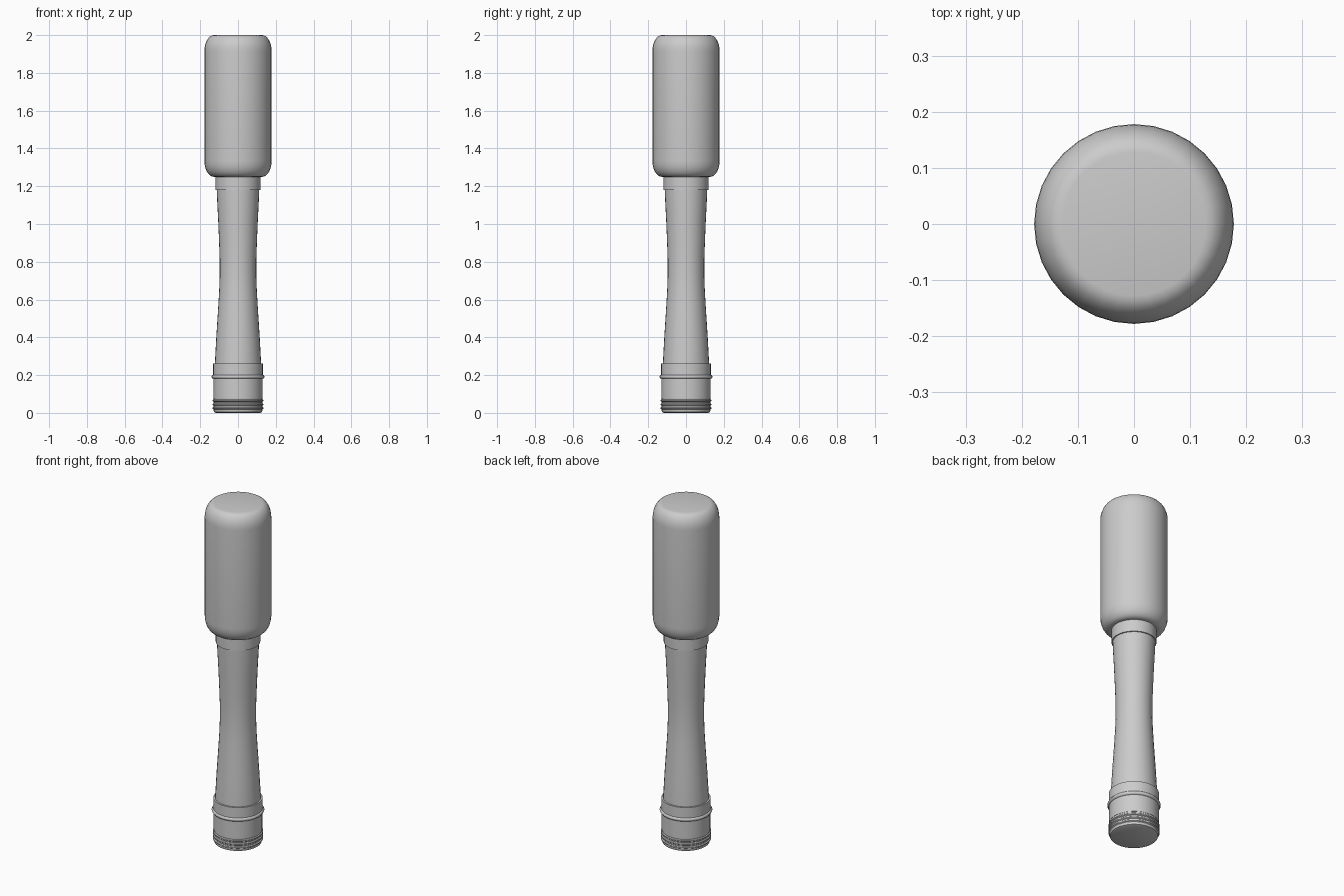
import bpy, bmesh, math

if "Cube" in bpy.data.objects:
    bpy.data.objects.remove(bpy.data.objects["Cube"])

SIDES = 32
grey = bpy.data.materials.new("plain grey")
grey.diffuse_color = (0.6, 0.6, 0.6, 1)
grey.use_nodes = True
grey.node_tree.nodes["Principled BSDF"].inputs["Base Color"].default_value = grey.diffuse_color


def lathe(name, profile, angle=30):
    """Spin a (radius, z) profile, bottom to top, and cap both ends."""
    bm = bmesh.new()
    rings = []
    for r, z in profile:
        rings.append([bm.verts.new((r * math.cos(2 * math.pi * i / SIDES),
                                    r * math.sin(2 * math.pi * i / SIDES), z))
                      for i in range(SIDES)])
    for a, b in zip(rings, rings[1:]):
        for i in range(SIDES):
            j = (i + 1) % SIDES
            bm.faces.new((a[i], a[j], b[j], b[i]))
    bm.faces.new(rings[0][::-1])
    bm.faces.new(rings[-1])
    mesh = bpy.data.meshes.new(name)
    bm.to_mesh(mesh)
    bm.free()
    mesh.materials.append(grey)
    ob = bpy.data.objects.new(name, mesh)
    bpy.context.collection.objects.link(ob)
    bpy.ops.object.select_all(action='DESELECT')
    ob.select_set(True)
    bpy.context.view_layer.objects.active = ob
    bpy.ops.object.shade_smooth_by_angle(angle=math.radians(angle))
    return ob


# head: cylinder with elliptical rounded rims
R, BW, BH, N = 0.178, 0.05, 0.085, 7
arc = [(R - BW + BW * math.sin(t), BH * (1 - math.cos(t)))
       for t in (math.pi / 2 * i / N for i in range(N + 1))]
lathe("head", [(r, 1.25 + h) for r, h in arc] + [(r, 2.0 - h) for r, h in reversed(arc)])

# collar under the head
lathe("upper_collar", [(0.119, 1.18), (0.119, 1.26)])

# waisted handle
lathe("handle", [(0.123, 0.24), (0.122, 0.27), (0.115, 0.40), (0.106, 0.54), (0.100, 0.64),
                 (0.097, 0.72), (0.097, 0.81), (0.100, 0.90), (0.105, 1.02), (0.111, 1.14),
                 (0.113, 1.20)])

# collar at the foot of the handle
lathe("lower_collar", [(0.132, 0.195), (0.132, 0.262)])

# thin rounded ring between collar and cap
lathe("ring", [(0.125, 0.18), (0.136, 0.182), (0.141, 0.191), (0.136, 0.20), (0.125, 0.202)], 60)

# screw cap, smooth above and ribbed below
lathe("cap_body", [(0.131, 0.08), (0.131, 0.19)])
ribs = [(0.117, 0.0), (0.126, 0.004), (0.129, 0.012)]
for z in (0.018, 0.038, 0.058):
    ribs += [(0.129, z), (0.134, z + 0.004), (0.134, z + 0.010), (0.129, z + 0.014)]
lathe("cap_ribs", ribs + [(0.130, 0.082)])
